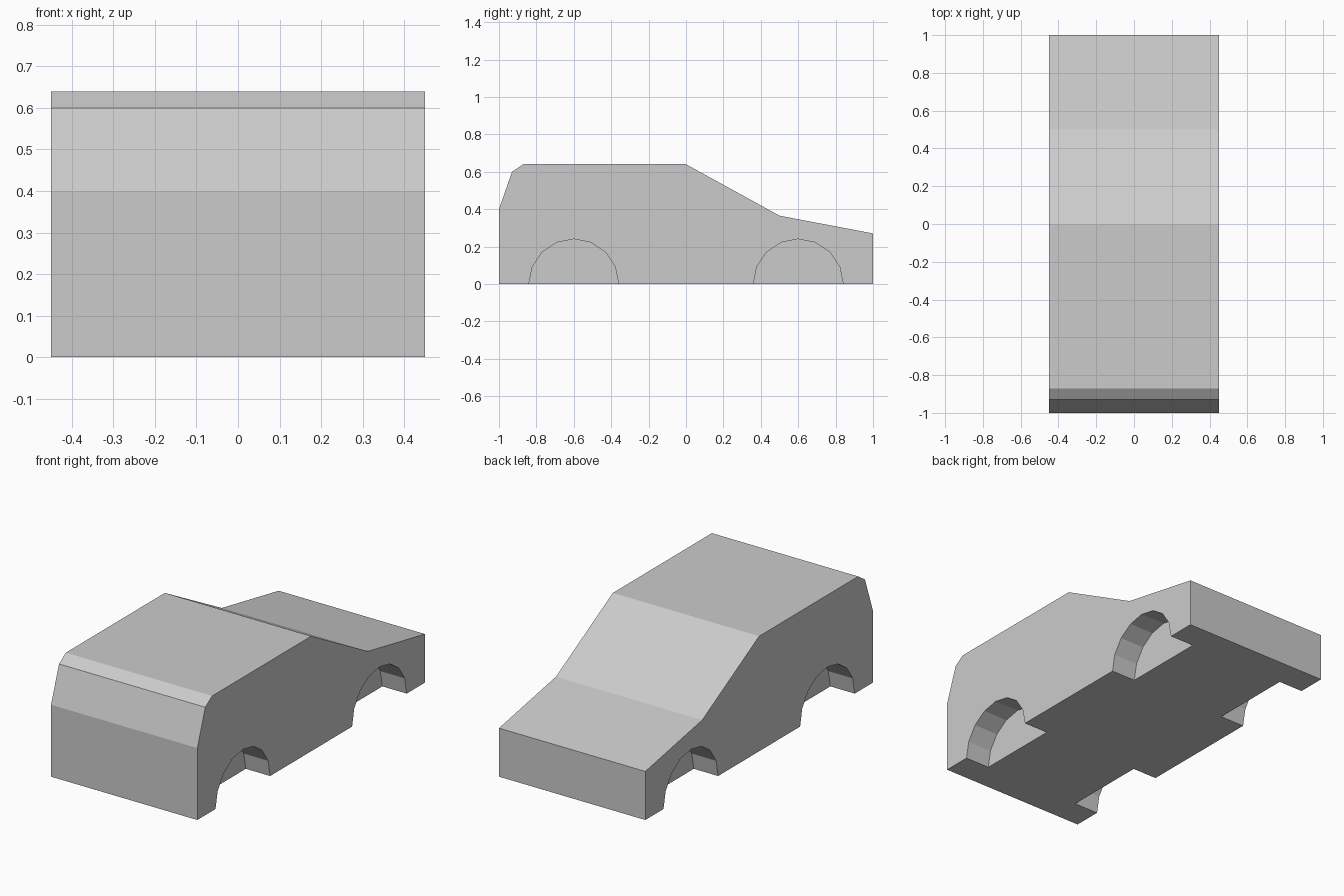
import bpy, bmesh, math

cube = bpy.data.objects.get("Cube")
if cube:
    bpy.data.objects.remove(cube, do_unlink=True)

paint = bpy.data.materials.new("light grey")
paint.use_nodes = True
grey = (0.6, 0.6, 0.6, 1)
paint.diffuse_color = grey
next(n for n in paint.node_tree.nodes
     if n.type == 'BSDF_PRINCIPLED').inputs["Base Color"].default_value = grey


def extrude_profile(name, profile, x0, x1):
    """Sweep a closed (y, z) outline along x into a solid."""
    bm = bmesh.new()
    face = bm.faces.new([bm.verts.new((x0, y, z)) for y, z in profile])
    swept = bmesh.ops.extrude_face_region(bm, geom=[face])["geom"]
    verts = [v for v in swept if isinstance(v, bmesh.types.BMVert)]
    bmesh.ops.translate(bm, verts=verts, vec=(x1 - x0, 0, 0))
    bmesh.ops.recalc_face_normals(bm, faces=bm.faces)
    mesh = bpy.data.meshes.new(name)
    bm.to_mesh(mesh)
    bm.free()
    mesh.materials.append(paint)
    obj = bpy.data.objects.new(name, mesh)
    bpy.context.collection.objects.link(obj)
    return obj


# Car body: flat-sided shell from its side outline
HALF_WIDTH = 0.45
outline = [(-1, 0), (1, 0), (1, 0.27), (0.5, 0.365), (0, 0.64),
           (-0.87, 0.64), (-0.93, 0.6), (-1, 0.4)]
body = extrude_profile("car_body", outline, -HALF_WIDTH, HALF_WIDTH)

# Wheel wells: faceted half-round pockets in each side
RADIUS, DEPTH, SIDES = 0.24, 0.15, 16
bpy.context.view_layer.objects.active = body
for end in (-1, 1):
    for side in (-1, 1):
        ring = [(end * 0.6 + RADIUS * math.cos(math.tau * i / SIDES),
                 RADIUS * math.sin(math.tau * i / SIDES)) for i in range(SIDES)]
        cutter = extrude_profile("wheel_well_cutter", ring,
                                 side * (HALF_WIDTH - DEPTH), side * (HALF_WIDTH + 0.1))
        cutter.hide_render = True
        cut = body.modifiers.new("wheel_well", 'BOOLEAN')
        cut.operation = 'DIFFERENCE'
        cut.solver = 'EXACT'
        cut.object = cutter
        bpy.ops.object.modifier_apply(modifier=cut.name)
        bpy.data.objects.remove(cutter, do_unlink=True)
